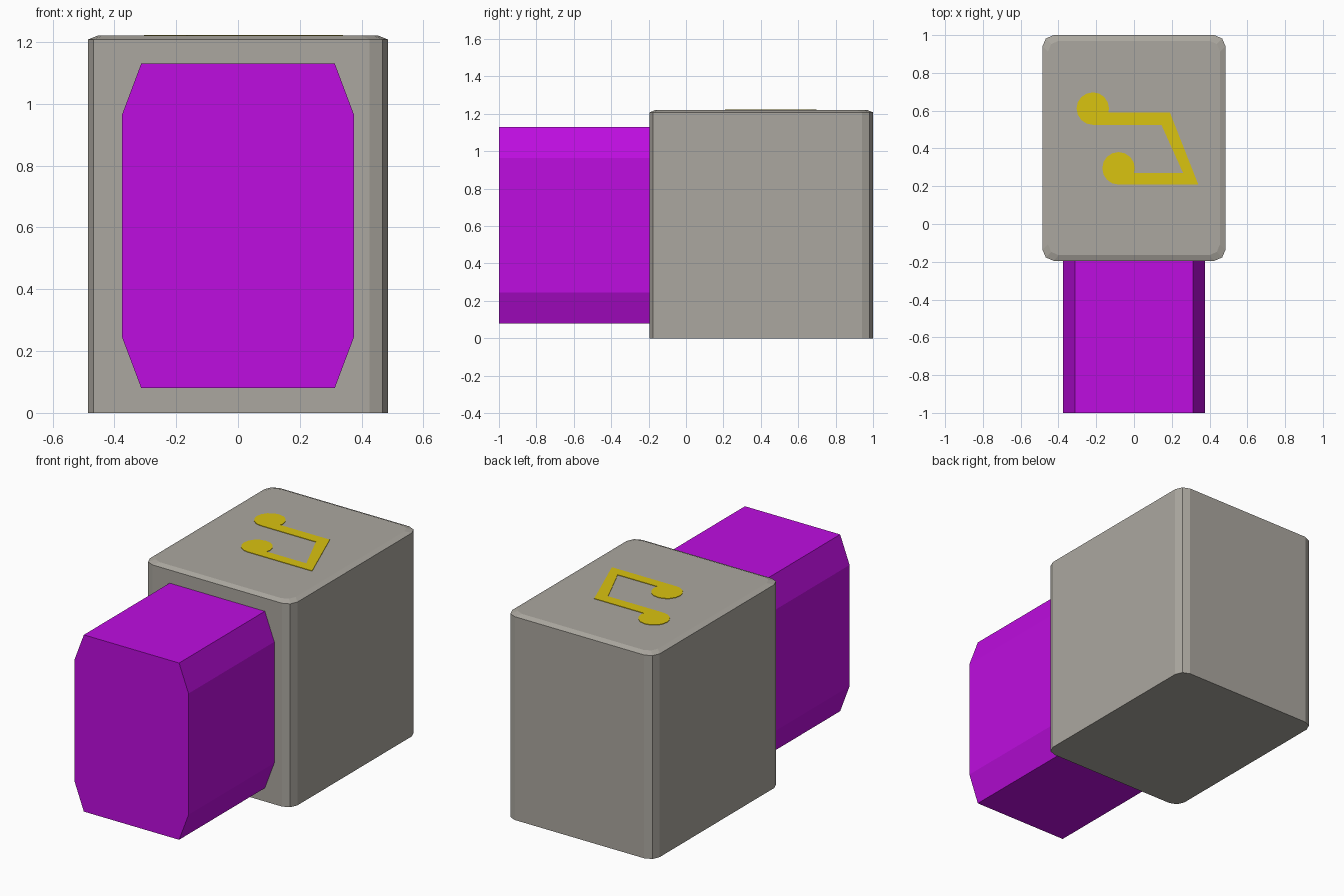
import bpy, bmesh
from math import cos, sin, pi

default = bpy.data.objects.get("Cube")
if default:
    bpy.data.objects.remove(default, do_unlink=True)


def material(name, rgb):
    m = bpy.data.materials.new(name)
    m.use_nodes = True
    m.diffuse_color = (*rgb, 1)
    m.node_tree.nodes["Principled BSDF"].inputs["Base Color"].default_value = (*rgb, 1)
    return m


def prism(name, points, depth, mat):
    """Extrude a closed outline of 3D points along the depth vector."""
    bm = bmesh.new()
    face = bm.faces.new([bm.verts.new(p) for p in points])
    top = bmesh.ops.extrude_face_region(bm, geom=[face], use_keep_orig=True)["geom"]
    bmesh.ops.translate(bm, vec=depth, verts=[v for v in top if isinstance(v, bmesh.types.BMVert)])
    bmesh.ops.recalc_face_normals(bm, faces=bm.faces)
    mesh = bpy.data.meshes.new(name)
    bm.to_mesh(mesh)
    bm.free()
    mesh.materials.append(mat)
    obj = bpy.data.objects.new(name, mesh)
    bpy.context.collection.objects.link(obj)
    return obj


grey = material("warm grey", (0.41, 0.39, 0.35))
purple = material("purple", (0.515, 0.004, 0.745))
yellow = material("mustard yellow", (0.70, 0.546, 0.005))

# Body: block with softened upright corners and a shallow bevelled lid
W, FRONT, BACK, TOP = 0.485, -0.195, 1.0, 1.22
RIM, INSET = 1.208, 0.03
quarter = [(W, BACK - 0.06), (W - 0.018, BACK - 0.018), (W - 0.06, BACK)]
mid = (FRONT + BACK) / 2
half = quarter + [(-x, y) for x, y in reversed(quarter)]
outline = half + [(-x, 2 * mid - y) for x, y in half]
body = prism("body", [(x, y, 0) for x, y in outline], (0, 0, RIM), grey)
bm = bmesh.new()
bm.from_mesh(body.data)
lid = max(bm.faces, key=lambda f: f.calc_center_median().z)
lid = bmesh.ops.extrude_discrete_faces(bm, faces=[lid])["faces"][0]
for v in lid.verts:
    v.co.x *= (W - INSET) / W
    v.co.y = mid + (v.co.y - mid) * (BACK - mid - INSET) / (BACK - mid)
    v.co.z = TOP
bmesh.ops.remove_doubles(bm, verts=bm.verts, dist=0.0001)
bm.to_mesh(body.data)
bm.free()

# Plug: chamfered block reaching forward from the body
corner = [(0.375, 0.36), (0.313, 0.525)]
upper = corner + [(-x, z) for x, z in reversed(corner)]
section = upper + [(-x, -z) for x, z in upper]
prism("plug", [(x, -1, z + 0.605) for x, z in section], (0, 0.81, 0), purple)

# Painted note on the lid: bent stem and two round heads
PAINT = (0, 0, 0.004)
stem = [(-0.22, 0.525), (0.145, 0.525), (0.26, 0.27), (-0.08, 0.27),
        (-0.08, 0.21), (0.34, 0.21), (0.19, 0.59), (-0.22, 0.59)]
prism("note_stem", [(x, y, TOP - 0.001) for x, y in stem], PAINT, yellow)
for name, cx, cy in (("note_head_back", -0.218, 0.611), ("note_head_front", -0.082, 0.295)):
    ring = [2 * pi * i / 16 for i in range(16)]
    prism(name, [(cx + 0.086 * cos(a), cy + 0.086 * sin(a), TOP - 0.001) for a in ring], PAINT, yellow)
